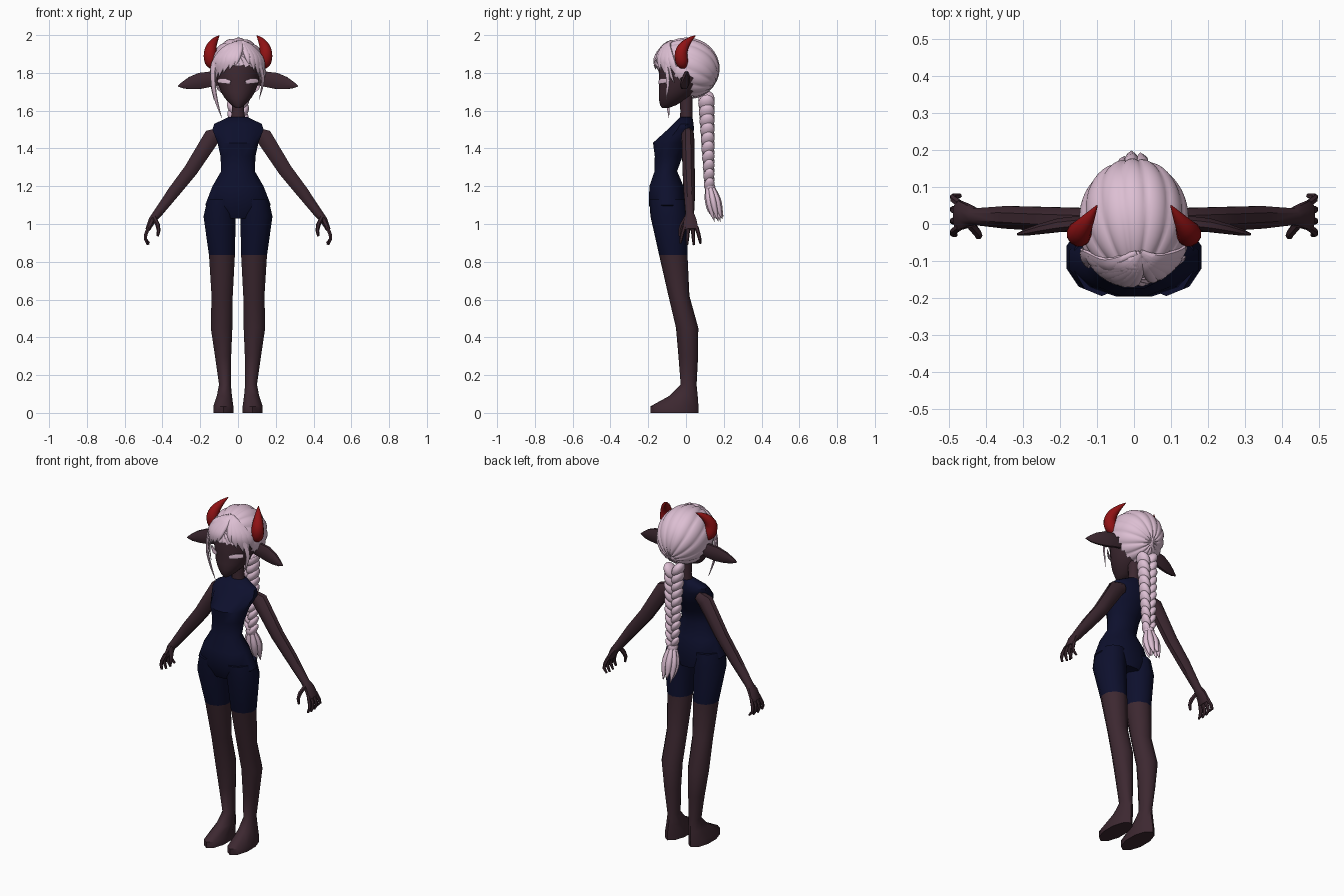
import bpy, bmesh, math
from mathutils import Vector, Matrix

if "Cube" in bpy.data.objects:
    bpy.data.objects.remove(bpy.data.objects["Cube"])

def material(name, rgb):
    m = bpy.data.materials.new(name)
    m.diffuse_color = (*rgb, 1)
    m.use_nodes = True
    m.node_tree.nodes["Principled BSDF"].inputs["Base Color"].default_value = m.diffuse_color
    return m

SKIN = material("dark_skin", (0.046, 0.021, 0.030))
NAVY = material("navy_cloth", (0.004, 0.005, 0.026))
HAIR = material("pale_pink_hair", (0.72, 0.52, 0.65))
RED = material("red_horn", (0.28, 0.006, 0.007))
HEAD = Vector((0, 0.003, 1.823))
SIZE = Vector((0.15, 0.175, 0.164))

def finish(name, bm, mats, smooth=45):
    bmesh.ops.recalc_face_normals(bm, faces=bm.faces)
    me = bpy.data.meshes.new(name)
    bm.to_mesh(me)
    bm.free()
    for m in mats:
        me.materials.append(m)
    ob = bpy.data.objects.new(name, me)
    bpy.context.collection.objects.link(ob)
    bpy.ops.object.select_all(action='DESELECT')
    ob.select_set(True)
    bpy.context.view_layer.objects.active = ob
    bpy.ops.object.shade_smooth_by_angle(angle=math.radians(smooth))
    return ob

def resample(rows, steps):
    """Catmull-Rom through rows of (x, y, z, a, b)."""
    rows = [Vector(r) for r in rows]
    out = []
    for i in range(len(rows) - 1):
        p0, p1 = rows[max(i - 1, 0)], rows[i]
        p2, p3 = rows[i + 1], rows[min(i + 2, len(rows) - 1)]
        for k in range(steps):
            t = k / steps
            out.append(0.5 * (2 * p1 + (p2 - p0) * t + (2 * p0 - 5 * p1 + 4 * p2 - p3) * t * t
                              + (3 * p1 - p0 - 3 * p2 + p3) * t ** 3))
    return out + [rows[-1]]

def tube(bm, rows, n=8, steps=1, level=False, ref=None, signs=(1,)):
    """Loft elliptical rings along a path; ref None means away from the head centre."""
    rows = resample(rows, steps)
    for s in signs:
        rings = []
        for i, r in enumerate(rows):
            p = Vector(r[:3])
            a, b = max(r[3], 0.001), max(r[4], 0.001)
            if level:
                side, nrm = Vector((1, 0, 0)), Vector((0, 1, 0))
            else:
                t = (Vector(rows[min(i + 1, len(rows) - 1)][:3]) - Vector(rows[max(i - 1, 0)][:3])).normalized()
                out = Vector(ref) if ref else p - HEAD
                side = t.cross(out).normalized()
                nrm = side.cross(t)
            ring = []
            for k in range(n):
                w = 2 * math.pi * (k + 0.5) / n
                q = p + side * a * math.cos(w) + nrm * b * math.sin(w)
                ring.append(bm.verts.new((q.x * s, q.y, q.z)))
            rings.append(ring)
        for u, v in zip(rings, rings[1:]):
            for k in range(n):
                bm.faces.new((u[k], u[(k + 1) % n], v[(k + 1) % n], v[k]))
        bm.faces.new(rings[0])
        bm.faces.new(rings[-1])

def part(name, rows, mat, **kw):
    bm = bmesh.new()
    tube(bm, rows, **kw)
    return finish(name, bm, [mat])

def levels(table):
    """Rows of z, inner x, outer x, front y, back y to ring rows."""
    return [((i + o) / 2, (f + k) / 2, z, (o - i) / 2, (k - f) / 2) for z, i, o, f, k in table]

BOTH = (1, -1)
FRONT = (0, -1, 0)

# Torso
part("torso", levels([(z, -w, w, f, k) for z, w, f, k in [
    (1.03, .10, -.17, 0), (1.10, .18, -.2, .005), (1.20, .14, -.197, -.01), (1.28, .092, -.168, -.045),
    (1.36, .096, -.168, -.015), (1.43, .112, -.178, .025), (1.50, .14, -.10, .045),
    (1.53, .13, -.07, .042), (1.567, .05, -.032, .035)]]), NAVY, n=12, level=True)

# Legs with shorts: colour split by height
bm = bmesh.new()
tube(bm, levels([(1.13, .01, .165, -.195, .0), (1.04, .008, .187, -.188, .008), (.835, .013, .157, -.142, .008),
                 (.62, .025, .143, -.093, .018), (.45, .027, .147, -.053, .065), (.30, .034, .124, -.04, .064),
                 (.15, .036, .102, -.028, .056), (.09, .030, .114, -.088, .062), (.035, .022, .133, -.188, .066),
                 (0, .022, .133, -.188, .066)]), n=10, level=True, signs=BOTH)
for f in bm.faces:
    f.material_index = 1 if f.calc_center_median().z > .835 else 0
finish("legs_and_shorts", bm, [SKIN, NAVY])

# Arms with palms
part("arms", [(.09, .008, 1.485, .03, .03), (.135, .01, 1.465, .048, .036), (.25, .014, 1.285, .04, .035),
              (.34, .018, 1.17, .035, .033), (.43, .02, 1.05, .025, .024), (.455, .022, 1.02, .021, .036),
              (.478, .024, .97, .014, .045)], SKIN, n=8, ref=FRONT, signs=BOTH)

# Fingers and thumbs
bm = bmesh.new()
for k in range(4):
    y = -.008 + k * .021
    sp = (k - 1.5) * .008
    tip = .90 if k in (1, 2) else .908
    tube(bm, [(.472, y, .985, .011, .011), (.488, y + sp, .945, .010, .010), (.490, y + sp * 1.5, .92, .009, .009),
              (.482 - .004 * k, y + sp * 1.8, tip - .01, .006, .006)], n=6, ref=FRONT, signs=BOTH)
tube(bm, [(.445, .0, 1.035, .012, .012), (.425, -.022, .995, .013, .012), (.42, -.032, .965, .010, .010),
          (.425, -.033, .935, .006, .006)], n=6, ref=(1, 0, 0), signs=BOTH)
finish("fingers", bm, [SKIN])

# Neck and head
part("neck", [(0, .002, 1.54, .042, .034), (0, .002, 1.60, .034, .032), (0, .0, 1.70, .036, .036)],
     SKIN, n=10, level=True)
part("head", levels([(z, -w, w, f, k) for z, w, f, k in [
    (1.615, .014, -.128, -.09), (1.63, .036, -.138, -.05), (1.665, .07, -.145, .01), (1.70, .092, -.145, .05),
    (1.75, .11, -.143, .09), (1.82, .122, -.146, .12), (1.89, .115, -.13, .11), (1.94, .08, -.09, .08),
    (1.96, .03, -.03, .03)]]), SKIN, n=20, level=True)

# Long pointed ears
part("ears", [(.09, .005, 1.765, .03, .016), (.15, .003, 1.766, .044, .02), (.20, -.003, 1.758, .046, .02),
              (.25, -.013, 1.746, .036, .015), (.29, -.022, 1.735, .02, .01), (.316, -.028, 1.73, .003, .003)],
     SKIN, n=8, ref=FRONT, signs=BOTH)

# Brows
part("brows", [(.04, -.143, 1.750, .011, .004), (.07, -.131, 1.757, .016, .004), (.105, -.098, 1.758, .012, .004)],
     HAIR, n=6, ref=FRONT, signs=BOTH)

# Curved horns
part("horns", [(.128, -.012, 1.835, .022, .022), (.143, -.022, 1.86, .034, .034), (.148, -.026, 1.905, .034, .034),
               (.138, -.008, 1.945, .026, .026), (.118, .022, 1.977, .014, .014), (.10, .05, 1.997, .002, .002)],
     RED, n=12, steps=3, ref=FRONT, signs=BOTH)

# Hair cap: locks converge on the braid root
bm = bmesh.new()
bmesh.ops.create_uvsphere(bm, u_segments=112, v_segments=28, radius=1)
turn = Matrix.Rotation(math.radians(-120), 3, 'X')
for v in bm.verts:
    lon = math.atan2(v.co.y, v.co.x)
    groove = .955 + .045 * abs(math.sin(7 * lon + .6 * v.co.z)) ** .6
    q = turn @ (v.co * groove)
    v.co = HEAD + Vector((q.x * SIZE.x, q.y * SIZE.y, q.z * SIZE.z))

def uncovered(c):
    if c.y > .03:
        return c.z < 1.665
    if c.y > -.06:
        return c.z < 1.775
    return c.z < 1.835
bmesh.ops.delete(bm, geom=[f for f in bm.faces if uncovered(f.calc_center_median())], context='FACES')
finish("hair_cap", bm, [HAIR], 60)

def lock(az, el, w, t=.008, r=1.0):
    """Ring row on the head surface; azimuth 0 is the front, positive to +x."""
    a, e = math.radians(az), math.radians(el)
    return (HEAD.x + SIZE.x * r * math.sin(a) * math.cos(e), HEAD.y - SIZE.y * r * math.cos(a) * math.cos(e),
            HEAD.z + SIZE.z * r * math.sin(e), w, t)

# Fringe sweeping from an off-centre parting
bm = bmesh.new()
for end_az, end_el, w in [(-6, 4, .016), (-18, -2, .024), (-32, -8, .026), (-46, -16, .026), (-60, -22, .026),
                          (-76, -24, .024), (24, 6, .016), (36, -4, .022), (50, -14, .024), (64, -28, .024),
                          (78, -24, .022)]:
    tube(bm, [lock(14, 62, .008), lock(14 + (end_az - 14) * .35, 44, w, .01),
              lock(14 + (end_az - 14) * .75, 20 + end_el * .3, w, .01, 1.0),
              lock(end_az, end_el, .002, .002, .98)], n=8, steps=5)
# Long loose side locks
tube(bm, [lock(8, 62, .01), lock(-34, 38, .025, .01), lock(-58, 8, .024, .01), (-.130, -.105, 1.74, .018, .008),
          (-.114, -.098, 1.65, .012, .006), (-.085, -.09, 1.56, .001, .001)], n=8, steps=5)
tube(bm, [lock(-50, 10, .012), (-.138, -.075, 1.75, .011, .006), (-.128, -.07, 1.66, .001, .001)], n=6, steps=4)
tube(bm, [lock(50, 10, .014), (.132, -.095, 1.76, .012, .006), (.112, -.105, 1.66, .001, .001)], n=6, steps=4)
finish("fringe", bm, [HAIR], 60)

# Braid of overlapping lobes
bm = bmesh.new()
COUNT = 10
for i in range(COUNT):
    f = i / (COUNT - 1)
    for s in BOTH:
        z = 1.66 - .43 * f - (.02 if s > 0 else 0)
        w = 1.0 - .38 * f
        m = (Matrix.Translation((s * .025 * w, .108 + .015 * f, z)) @ Matrix.Rotation(s * math.radians(32), 4, 'Y')
             @ Matrix.Rotation(math.radians(-14), 4, 'X') @ Matrix.Diagonal((.029 * w, .043 * w, .05 * (w * .5 + .5), 1)))
        bmesh.ops.create_uvsphere(bm, u_segments=14, v_segments=10, radius=1, matrix=m)
finish("braid", bm, [HAIR], 60)

# Braid tie and loose tail
part("braid_tie", [(0, .124, 1.215, .026, .026), (0, .125, 1.20, .031, .031), (0, .126, 1.185, .026, .026)],
     HAIR, n=12, level=True)
bm = bmesh.new()
for k in range(7):
    w = 2 * math.pi * k / 7
    dx, dy = math.cos(w), math.sin(w)
    tube(bm, [(.012 * dx, .126 + .012 * dy, 1.2, .012, .012), (.032 * dx, .142 + .028 * dy, 1.13, .019, .016),
              (.032 * dx, .155 + .028 * dy, 1.07, .015, .013),
              (.028 * dx, .172 + .026 * dy, 1.012 + .014 * (k % 3), .001, .001)],
         n=7, steps=3, ref=(0, 1, 0))
finish("braid_tail", bm, [HAIR], 60)
